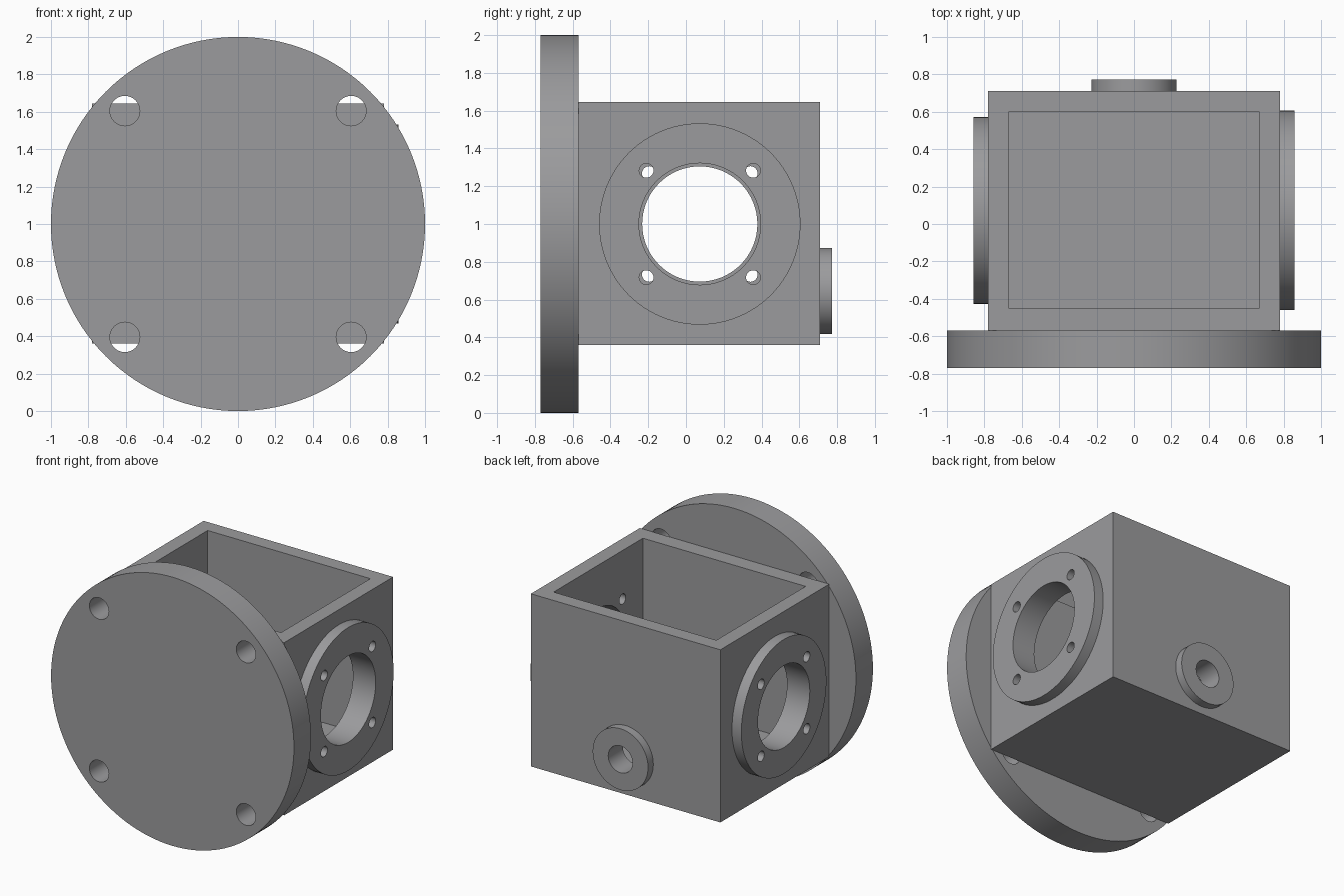
import bpy
from math import pi

if "Cube" in bpy.data.objects:
    bpy.data.objects.remove(bpy.data.objects["Cube"])

grey = bpy.data.materials.new("cast grey")
grey.diffuse_color = (0.33, 0.33, 0.34, 1)
grey.use_nodes = True
grey.node_tree.nodes["Principled BSDF"].inputs["Base Color"].default_value = grey.diffuse_color

ROT = {"x": (0, pi / 2, 0), "y": (pi / 2, 0, 0)}


def finish(ob, name):
    ob.name = name
    ob.data.materials.clear()
    ob.data.materials.append(grey)
    return ob


def box(name, lo, hi):
    bpy.ops.mesh.primitive_cube_add(size=1, location=[(a + b) / 2 for a, b in zip(lo, hi)])
    ob = bpy.context.object
    ob.scale = [b - a for a, b in zip(lo, hi)]
    bpy.ops.object.transform_apply(location=False, rotation=False, scale=True)
    return finish(ob, name)


def rod(name, axis, start, end, u, z, r, sides=64):
    """Cylinder along x or y from start to end; u is the other ground coordinate."""
    mid = (start + end) / 2
    loc = (mid, u, z) if axis == "x" else (u, mid, z)
    bpy.ops.mesh.primitive_cylinder_add(vertices=sides, radius=r, depth=abs(end - start),
                                        location=loc, rotation=ROT[axis])
    bpy.ops.object.transform_apply(location=False, rotation=True, scale=False)
    return finish(bpy.context.object, name)


def cut(target, cutters):
    for c in cutters:
        mod = target.modifiers.new("cut", "BOOLEAN")
        mod.operation, mod.solver, mod.object = "DIFFERENCE", "EXACT", c
        bpy.context.view_layer.objects.active = target
        bpy.ops.object.modifier_apply(modifier=mod.name)
        bpy.data.objects.remove(c)


def smooth(ob):
    bpy.ops.object.select_all(action="DESELECT")
    ob.select_set(True)
    bpy.context.view_layer.objects.active = ob
    bpy.ops.object.shade_smooth_by_angle(angle=0.6)


CY, CZ = 0.073, 1.0     # centre of the side ports
PORTS = (               # side, boss radius, bore radius, bolt offset
    (1, 0.533, 0.322, 0.283),
    (-1, 0.50, 0.305, 0.268),
)


def port_cutters(side, bore, off):
    a, b = side * 0.6, side * 0.95
    tools = [rod("bore_cutter", "x", a, b, CY, CZ, bore)]
    for sy in (-1, 1):
        for sz in (-1, 1):
            tools.append(rod("bolt_cutter", "x", a, b, CY + sy * off, CZ + sz * off, 0.038, 24))
    return tools


# Round mounting flange with four bolt holes
flange = rod("mounting_flange", "y", -0.77, -0.57, 0, 1.0, 1.0, 128)
cut(flange, [rod("hole_cutter", "y", -0.9, -0.5, sx * 0.605, 1 + sz * 0.605, 0.08, 32)
             for sx in (-1, 1) for sz in (-1, 1)])
smooth(flange)

# Open-topped housing
housing = box("housing", (-0.78, -0.57, 0.36), (0.78, 0.71, 1.645))
cut(housing, [box("cavity_cutter", (-0.67, -0.45, 0.47), (0.67, 0.60, 1.8))])

# Side ports: round boss, central bore and four bolt holes through the wall
for side, radius, bore, off in PORTS:
    boss = rod("right_port_boss" if side > 0 else "left_port_boss", "x",
               side * 0.78, side * 0.857, CY, CZ, radius, 96)
    cut(boss, port_cutters(side, bore, off))
    cut(housing, port_cutters(side, bore, off))
    smooth(boss)

# Small rear outlet
outlet = rod("rear_outlet_boss", "y", 0.71, 0.772, 0, 0.645, 0.228)
for part in (outlet, housing):
    cut(part, [rod("outlet_cutter", "y", 0.55, 0.9, 0, 0.645, 0.1, 48)])
smooth(outlet)
smooth(housing)
